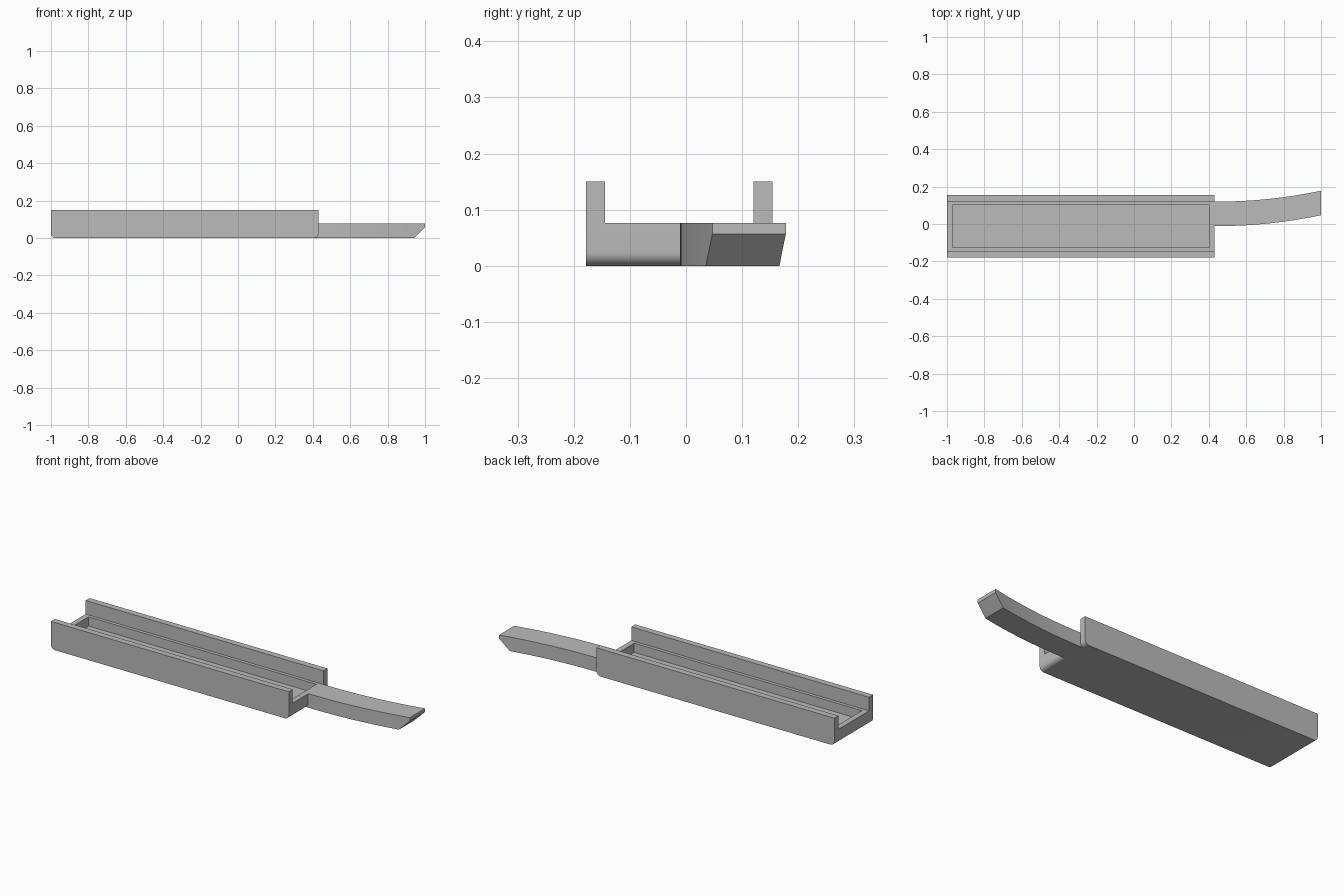
import bpy
import bmesh
import math
from mathutils import Vector

cube = bpy.data.objects.get("Cube")
if cube:
    bpy.data.objects.remove(cube, do_unlink=True)

grey = bpy.data.materials.new("plain grey")
grey.use_nodes = True
colour = (0.5, 0.5, 0.5, 1)
grey.diffuse_color = colour
grey.node_tree.nodes["Principled BSDF"].inputs["Base Color"].default_value = colour

X0, X1 = -1.0, 0.43        # tray ends
Y0, Y1 = -0.178, 0.154     # tray sides
TOP, FLOOR = 0.15, 0.076
WALL, LIP, DEPTH, R = 0.034, 0.018, 0.05, 0.024


def prism(name, points, direction):
    """Extrude a closed outline along a direction."""
    bm = bmesh.new()
    face = bm.faces.new([bm.verts.new(p) for p in points])
    new = bmesh.ops.extrude_face_region(bm, geom=[face])["geom"]
    bmesh.ops.translate(bm, vec=Vector(direction),
                        verts=[v for v in new if isinstance(v, bmesh.types.BMVert)])
    bmesh.ops.recalc_face_normals(bm, faces=bm.faces)
    mesh = bpy.data.meshes.new(name)
    bm.to_mesh(mesh)
    bm.free()
    mesh.materials.append(grey)
    obj = bpy.data.objects.new(name, mesh)
    bpy.context.collection.objects.link(obj)
    return obj


def box(name, x0, x1, y0, y1, z0, z1):
    return prism(name, [(x0, y0, z0), (x1, y0, z0), (x1, y1, z0), (x0, y1, z0)],
                 (0, 0, z1 - z0))


def combine(target, tool, operation):
    """Apply a boolean and remove the helper."""
    mod = target.modifiers.new(operation, "BOOLEAN")
    mod.operation, mod.solver, mod.object = operation, "EXACT", tool
    bpy.context.view_layer.objects.active = target
    bpy.ops.object.modifier_apply(modifier=mod.name)
    bpy.data.objects.remove(tool, do_unlink=True)


# Tray block with rounded lower ends
outline = [(X0, Y0, TOP)]
for cx, start in ((X0 + R, math.pi), (X1 - R, 1.5 * math.pi)):
    for i in range(9):
        a = start + i * math.pi / 16
        outline.append((cx + R * math.cos(a), Y0, R + R * math.sin(a)))
outline.append((X1, Y0, TOP))
tray = prism("tray_with_handle", outline, (0, Y1 - Y0, 0))

# Open channel between the side walls, then the sunken floor
combine(tray, box("channel_cutter", X0 - 0.1, X1 + 0.1, Y0 + WALL, Y1 - WALL,
                  FLOOR, TOP + 0.1), "DIFFERENCE")
inset = WALL + LIP
combine(tray, box("recess_cutter", X0 + 0.03, X1 - 0.03, Y0 + inset, Y1 - inset,
                  FLOOR - DEPTH, TOP), "DIFFERENCE")

# Curved handle with a chamfered underside at its tip
STEPS, START = 24, X1 - R
lower, upper = [], []
for i in range(STEPS + 1):
    x = START + (1 - START) * i / STEPS
    bend = 0.058 * (max(0, x - 0.45) / 0.55) ** 2
    lower.append((x, -0.011 + bend, 0))
    upper.append((x, 0.12 + bend, 0))
handle = prism("handle", lower + upper[::-1], (0, 0, FLOOR))
tip = prism("tip_cutter", [(0.943, -0.3, 0), (1.043, -0.3, 0.1), (1.1, -0.3, 0.1),
                           (1.1, -0.3, -0.1), (0.843, -0.3, -0.1)], (0, 0.8, 0))
combine(handle, tip, "DIFFERENCE")
combine(tray, handle, "UNION")

# Smooth the curved surfaces, keep the edges crisp
bpy.ops.object.select_all(action="DESELECT")
tray.select_set(True)
bpy.context.view_layer.objects.active = tray
bpy.ops.object.shade_smooth_by_angle(angle=math.radians(25))
